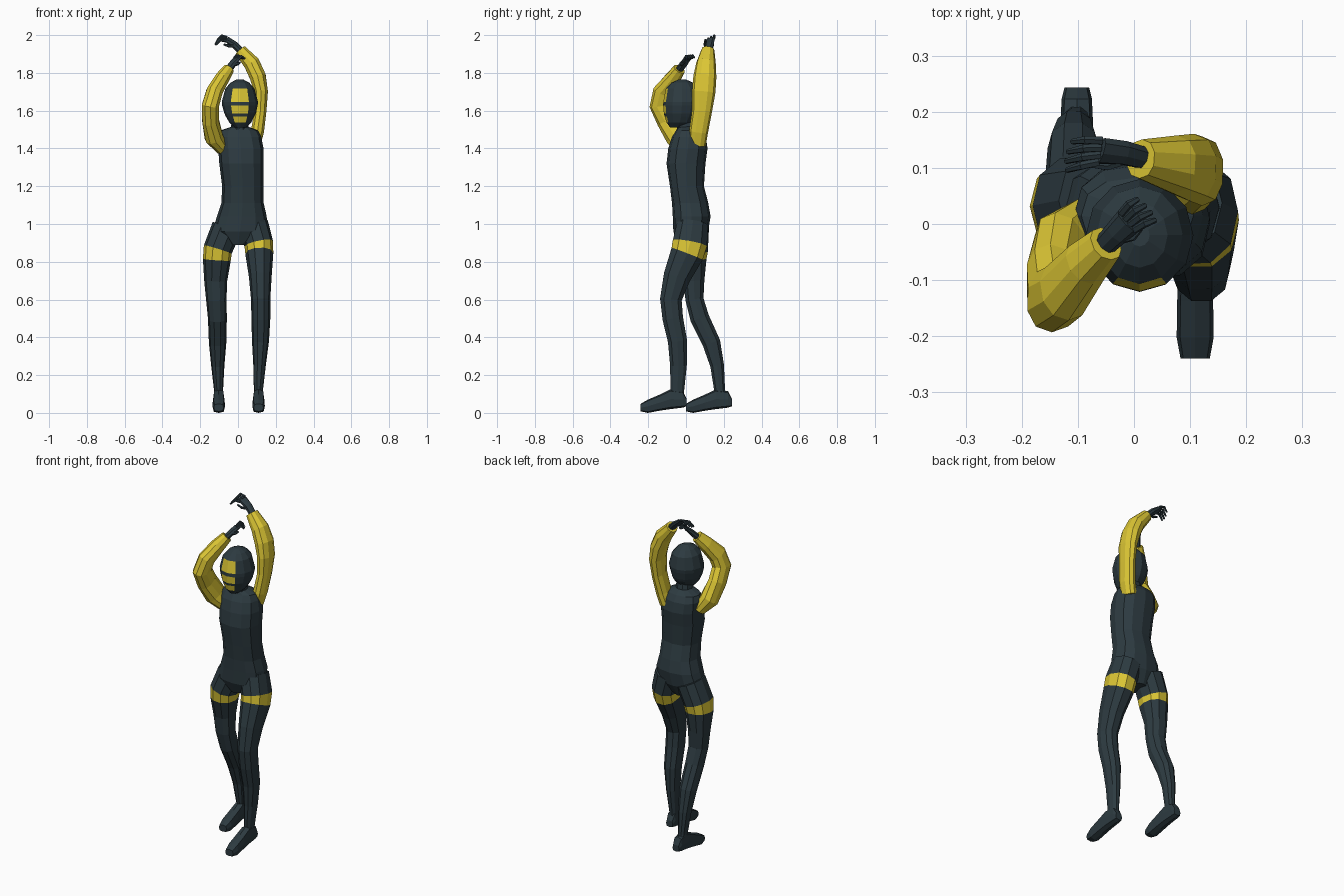
import bpy, bmesh, math
from mathutils import Vector

X, Y, Z = Vector((1, 0, 0)), Vector((0, 1, 0)), Vector((0, 0, 1))


def material(name, rgb):
    m = bpy.data.materials.new(name)
    m.diffuse_color = (*rgb, 1)
    return m


MATS = [material("dark slate", (0.026, 0.043, 0.052)),
        material("warm yellow", (0.72, 0.57, 0.035))]


def loft(name, rings, n=8, ref=X, axis=None, p=0.9, paint=lambda seg, side: 0):
    """Skin rings (x, y, z, half width, half depth); ring planes follow the path or a fixed axis."""
    bm = bmesh.new()
    pts = [Vector(r[:3]) for r in rings]
    loops = []
    for i, r in enumerate(rings):
        t = axis or (pts[min(i + 1, len(pts) - 1)] - pts[max(i - 1, 0)]).normalized()
        u = (ref - t * ref.dot(t)).normalized()
        v = t.cross(u)
        loop = []
        for k in range(n):
            c, s = math.cos(k * math.tau / n), math.sin(k * math.tau / n)
            c = math.copysign(abs(c) ** p, c) if abs(c) > 1e-6 else 0
            s = math.copysign(abs(s) ** p, s) if abs(s) > 1e-6 else 0
            loop.append(bm.verts.new(pts[i] + u * r[3] * c + v * r[4] * s))
        loops.append(loop)
    for i in range(len(loops) - 1):
        for k in range(n):
            j = (k + 1) % n
            f = bm.faces.new((loops[i][k], loops[i][j], loops[i + 1][j], loops[i + 1][k]))
            f.material_index = paint(i, k)
    last = len(loops) - 2
    bm.faces.new(loops[0]).material_index = paint(0, 0)
    bm.faces.new(loops[-1]).material_index = paint(last, 0)
    bmesh.ops.recalc_face_normals(bm, faces=bm.faces)
    me = bpy.data.meshes.new(name)
    bm.to_mesh(me)
    bm.free()
    for m in MATS:
        me.materials.append(m)
    ob = bpy.data.objects.new(name, me)
    bpy.context.collection.objects.link(ob)
    return ob


# Torso from crotch to collar
loft("torso", [
    (0.0, 0.02, 0.89, 0.04, 0.06), (0.01, 0.025, 0.96, 0.145, 0.092),
    (0.02, 0.03, 1.04, 0.132, 0.1), (0.024, 0.022, 1.11, 0.112, 0.096),
    (0.025, 0.005, 1.20, 0.109, 0.09), (0.018, 0.0, 1.32, 0.117, 0.103),
    (0.015, 0.01, 1.40, 0.12, 0.104), (0.008, 0.015, 1.46, 0.115, 0.09),
    (0.006, 0.015, 1.495, 0.1, 0.068), (0.01, 0.005, 1.515, 0.045, 0.048)],
    n=12, axis=Z, p=0.85)
loft("neck", [(0.01, 0.005, 1.46, 0.05, 0.052), (0.01, -0.01, 1.58, 0.042, 0.046)], n=10, axis=Z)

# Hooded head with three yellow face panels
loft("head", [
    (0.012, -0.045, 1.512, 0.03, 0.04), (0.012, -0.033, 1.537, 0.058, 0.07),
    (0.011, -0.026, 1.57, 0.076, 0.087), (0.011, -0.025, 1.585, 0.083, 0.092),
    (0.01, -0.022, 1.627, 0.094, 0.099), (0.01, -0.02, 1.647, 0.096, 0.1),
    (0.01, -0.02, 1.717, 0.077, 0.087), (0.01, -0.02, 1.748, 0.05, 0.058),
    (0.01, -0.02, 1.765, 0.018, 0.02)],
    n=12, axis=Z, p=1.0, paint=lambda seg, side: int(seg in (1, 3, 5) and side in (8, 9)))

# Legs, each with a yellow band round the thigh
LEGS = {
    "left": [
        (0.08, 0.035, 1.0, 0.08, 0.085), (0.110, 0.02, 0.895, 0.077, 0.096),
        (0.113, 0.006, 0.842, 0.074, 0.092), (0.118, -0.048, 0.72, 0.06, 0.075),
        (0.12, -0.08, 0.60, 0.051, 0.06), (0.121, -0.07, 0.50, 0.05, 0.057),
        (0.119, -0.045, 0.38, 0.045, 0.053), (0.114, -0.04, 0.25, 0.033, 0.046),
        (0.108, -0.046, 0.12, 0.024, 0.038), (0.108, -0.046, 0.06, 0.024, 0.036)],
    "right": [
        (-0.06, 0.04, 0.98, 0.08, 0.085), (-0.107, 0.032, 0.865, 0.077, 0.088),
        (-0.112, 0.032, 0.812, 0.074, 0.08), (-0.118, 0.042, 0.70, 0.061, 0.058),
        (-0.115, 0.045, 0.60, 0.054, 0.05), (-0.109, 0.073, 0.50, 0.05, 0.053),
        (-0.108, 0.135, 0.37, 0.046, 0.05), (-0.107, 0.165, 0.25, 0.035, 0.038),
        (-0.103, 0.178, 0.12, 0.024, 0.03), (-0.103, 0.19, 0.06, 0.024, 0.03)],
}
for side, rings in LEGS.items():
    loft(side + "_leg", rings, n=10, paint=lambda seg, k: int(seg == 1))

# Feet: y from heel, bottom, top, half width
FOOT = [(0.0, 0.035, 0.075, 0.022), (-0.02, 0.028, 0.115, 0.027), (-0.085, 0.02, 0.125, 0.03),
        (-0.14, 0.012, 0.098, 0.032), (-0.205, 0.0, 0.07, 0.033), (-0.243, 0.008, 0.048, 0.026)]
for side, x, heel in (("left", 0.109, 0.003), ("right", -0.102, 0.243)):
    loft(side + "_foot", [(x, heel + y, (b + t) / 2, w, (t - b) / 2) for y, b, t, w in FOOT],
         axis=Y, p=0.6)

# Yellow sleeved arms raised over the head
ARMS = {
    "left": [
        (0.085, 0.06, 1.42, 0.045, 0.035), (0.103, 0.067, 1.49, 0.05, 0.036),
        (0.119, 0.085, 1.60, 0.053, 0.033), (0.122, 0.094, 1.70, 0.062, 0.038),
        (0.105, 0.1, 1.78, 0.061, 0.045), (0.073, 0.106, 1.85, 0.052, 0.045),
        (0.012, 0.116, 1.92, 0.035, 0.033)],
    "right": [
        (-0.085, -0.005, 1.40, 0.055, 0.035), (-0.128, -0.04, 1.46, 0.068, 0.05),
        (-0.146, -0.092, 1.55, 0.064, 0.046), (-0.145, -0.134, 1.63, 0.06, 0.047),
        (-0.125, -0.12, 1.70, 0.056, 0.045), (-0.085, -0.07, 1.77, 0.043, 0.04),
        (-0.05, -0.035, 1.82, 0.033, 0.031)],
}
for side, rings in ARMS.items():
    loft(side + "_arm", rings, n=10, ref=Y, paint=lambda seg, k: 1)


# Hands: palm, four curled fingers and a thumb
def hand(side, wrist, palm, knuckle, curl, tip, spread):
    wrist, palm, knuckle, curl, tip, spread = map(Vector, (wrist, palm, knuckle, curl, tip, spread))
    loft(side + "_palm", [(*wrist, 0.02, 0.018), (*palm, 0.023, 0.017), (*knuckle, 0.026, 0.011)],
         ref=spread)
    for i in range(4):
        off = spread * (i - 1.5) * 0.014
        reach = (0.85, 1.0, 0.97, 0.8)[i]
        end = curl.lerp(tip, reach)
        loft(f"{side}_finger_{i + 1}", [(*(knuckle + off * 0.9), 0.008, 0.008),
             (*(curl + off * 1.1), 0.0075, 0.0075), (*(end + off * 1.2), 0.005, 0.005)],
             n=6, ref=spread)
    root = palm - spread * 0.015
    mid = root.lerp(knuckle, 0.6) - spread * 0.02 - Z * 0.012
    end = mid + (knuckle - palm) * 0.7 - Z * 0.01
    loft(side + "_thumb", [(*root, 0.009, 0.009), (*mid, 0.008, 0.008), (*end, 0.005, 0.005)],
         n=6, ref=spread)


hand("left", (0.025, 0.116, 1.905), (-0.02, 0.127, 1.95), (-0.06, 0.13, 1.978),
     (-0.09, 0.127, 1.985), (-0.12, 0.12, 1.955), (0.15, 1, 0.5))
hand("right", (-0.055, -0.04, 1.81), (-0.03, -0.015, 1.845), (-0.01, 0.005, 1.872),
     (0.005, 0.018, 1.89), (0.026, 0.027, 1.875), (-0.6, 0.75, 0.1))
